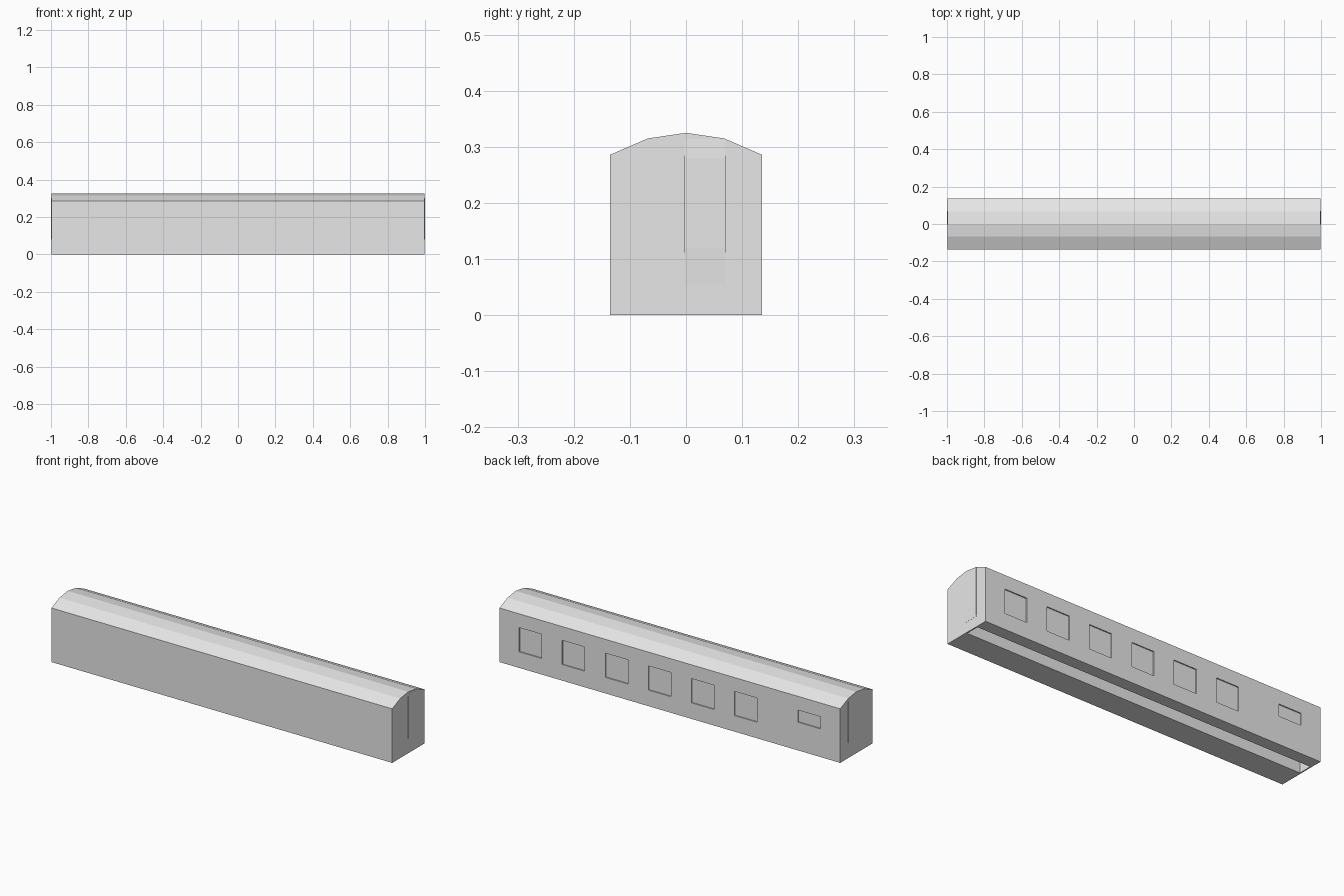
import bpy, bmesh

if "Cube" in bpy.data.objects:
    bpy.data.objects.remove(bpy.data.objects["Cube"])

grey = bpy.data.materials.new("light grey")
grey.diffuse_color = (0.8, 0.8, 0.8, 1)
grey.use_nodes = True
grey.node_tree.nodes["Principled BSDF"].inputs["Base Color"].default_value = grey.diffuse_color


def make_object(name, bm):
    bmesh.ops.recalc_face_normals(bm, faces=bm.faces)
    mesh = bpy.data.meshes.new(name)
    bm.to_mesh(mesh)
    bm.free()
    mesh.materials.append(grey)
    obj = bpy.data.objects.new(name, mesh)
    bpy.context.collection.objects.link(obj)
    return obj


def extrude_profile(bm, points, offset):
    face = bm.faces.new([bm.verts.new(p) for p in points])
    new = bmesh.ops.extrude_face_region(bm, geom=[face])["geom"]
    bmesh.ops.translate(bm, vec=offset,
                        verts=[v for v in new if isinstance(v, bmesh.types.BMVert)])


def add_box(bm, x0, x1, y0, y1, z0, z1):
    extrude_profile(bm, [(x0, y0, z0), (x1, y0, z0), (x1, y1, z0), (x0, y1, z0)],
                    (0, 0, z1 - z0))


# Carriage body with faceted roof
END = 0.997
half = [(0.135, 0), (0.135, 0.286), (0.068, 0.315)]
section = half + [(0, 0.325)] + [(-y, z) for y, z in reversed(half)]
bm = bmesh.new()
extrude_profile(bm, [(-END, y, z) for y, z in section], (2 * END, 0, 0))
body = make_object("carriage_body", bm)

# Recessed windows along the back, plus the open underside channel
bm = bmesh.new()
for i in range(6):
    left = 0.882 - 0.252 * i
    add_box(bm, left - 0.132, left, 0.129, 0.2, 0.085, 0.213)
add_box(bm, -0.882, -0.75, 0.129, 0.2, 0.149, 0.213)
add_box(bm, -0.99, 0.99, -0.003, 0.07, -0.1, 0.27)
cutter = make_object("recess_cutter", bm)
cutter.hide_render = True
mod = body.modifiers.new("recesses", "BOOLEAN")
mod.operation = "DIFFERENCE"
mod.solver = "EXACT"
mod.object = cutter
bpy.context.view_layer.objects.active = body
bpy.ops.object.modifier_apply(modifier=mod.name)
bpy.data.objects.remove(cutter)

# End doors, tapering flush at top and bottom
for side, name in ((1, "right_end_door"), (-1, "left_end_door")):
    bm = bmesh.new()
    profile = [(0.99, 0.055), (0.9975, 0.055), (1.0, 0.12), (1.0, 0.28),
               (0.9975, 0.314), (0.99, 0.314)]
    extrude_profile(bm, [(side * x, -0.003, z) for x, z in profile], (0, 0.073, 0))
    make_object(name, bm)
